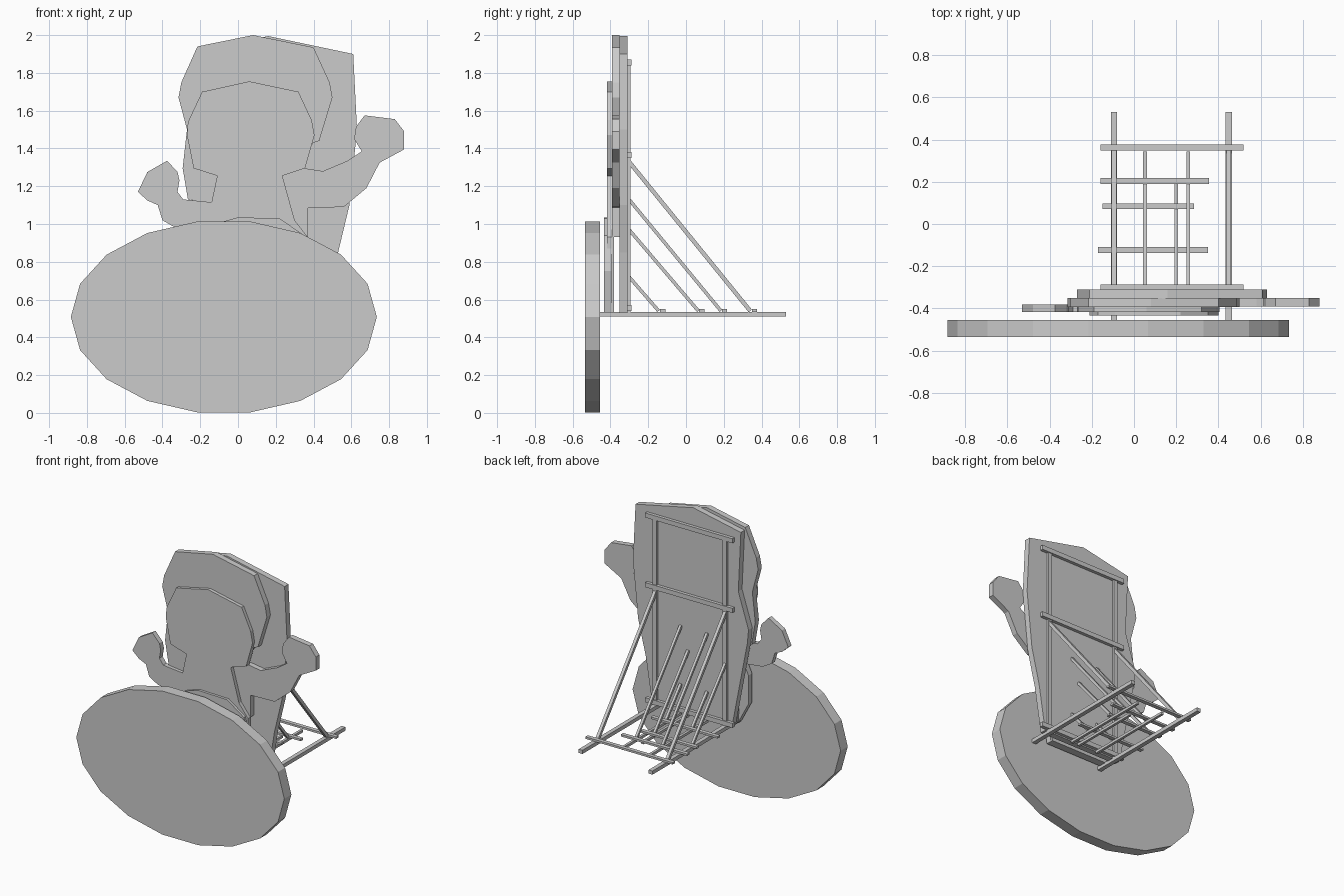
import bpy
import bmesh
from math import sin, cos, tau
from mathutils import Vector

default_cube = bpy.data.objects.get("Cube")
if default_cube:
    bpy.data.objects.remove(default_cube)

# One plain grey for the whole cutout display
grey = bpy.data.materials.new("plain_grey")
grey.use_nodes = True
grey_value = (0.6, 0.6, 0.6, 1)
grey.diffuse_color = grey_value
grey.node_tree.nodes["Principled BSDF"].inputs["Base Color"].default_value = grey_value


def finish(name, bm):
    bmesh.ops.recalc_face_normals(bm, faces=bm.faces)
    mesh = bpy.data.meshes.new(name)
    bm.to_mesh(mesh)
    bm.free()
    mesh.materials.append(grey)
    obj = bpy.data.objects.new(name, mesh)
    bpy.context.scene.collection.objects.link(obj)
    return obj


def plate(name, outline, front, back):
    """Board cut to an x-z outline, thick from front to back along y."""
    bm = bmesh.new()
    face = bm.faces.new([bm.verts.new((x, front, z)) for x, z in outline])
    extruded = bmesh.ops.extrude_face_region(bm, geom=[face])
    verts = [v for v in extruded["geom"] if isinstance(v, bmesh.types.BMVert)]
    bmesh.ops.translate(bm, vec=(0, back - front, 0), verts=verts)
    # Split the concave caps cleanly
    bmesh.ops.triangulate(bm, faces=[f for f in bm.faces if len(f.verts) > 4])
    return finish(name, bm)


def bar(name, start, end, width, depth):
    """Square-ended timber between two points."""
    start, end = Vector(start), Vector(end)
    along = end - start
    turn = along.to_track_quat("Y", "Z").to_matrix().to_4x4()
    bm = bmesh.new()
    bmesh.ops.create_cube(bm, size=1)
    bmesh.ops.scale(bm, vec=(width, along.length, depth), verts=bm.verts)
    bmesh.ops.transform(bm, matrix=turn, verts=bm.verts)
    bmesh.ops.translate(bm, vec=(start + end) / 2, verts=bm.verts)
    return finish(name, bm)


# Big oval sign in front
SIDES = 18
oval = [(-0.075 + 0.81 * cos(tau * i / SIDES), 0.508 + 0.513 * sin(tau * i / SIDES))
        for i in range(SIDES)]
plate("oval_sign", oval, -0.535, -0.456)

# Tall board behind the figure
plate("back_panel", [
    (0.61, 1.9), (0.63, 1.5), (0.59, 1.1), (0.53, 0.85), (0.48, 0.53), (-0.14, 0.53),
    (-0.26, 1.15), (-0.27, 1.25), (-0.19, 1.5), (-0.21, 1.92), (0.16, 1.995)],
    -0.353, -0.31)

# Hair with a long lock on the right
plate("hair", [
    (0.08, 2), (-0.215, 1.94), (-0.3, 1.75), (-0.315, 1.67), (-0.27, 1.5),
    (-0.293, 1.295), (-0.265, 1.13), (-0.1, 1.1), (0.2, 1.2), (0.4, 1.43),
    (0.43, 1.44), (0.5, 1.67), (0.485, 1.75), (0.4, 1.935)],
    -0.393, -0.352)

# Face, torso and raised right arm in one board
plate("face_torso_and_right_arm", [
    (0.06, 1.755), (-0.19, 1.7), (-0.265, 1.54), (-0.27, 1.47), (-0.235, 1.295),
    (-0.11, 1.255), (-0.14, 1.115), (-0.29, 1.13), (-0.32, 1.17), (-0.31, 1.23),
    (-0.32, 1.275), (-0.375, 1.335), (-0.48, 1.275), (-0.53, 1.17), (-0.48, 1.125),
    (-0.425, 1.1), (-0.4, 1.02), (-0.33, 0.98), (-0.16, 0.96), (-0.13, 0.53),
    (0.36, 0.53), (0.37, 0.93), (0.3, 1.02), (0.235, 1.255), (0.355, 1.295),
    (0.405, 1.47), (0.39, 1.55), (0.32, 1.7)],
    -0.417, -0.381)

# Raised left arm tucked behind the torso
plate("left_arm", [
    (0.67, 1.575), (0.83, 1.555), (0.88, 1.49), (0.88, 1.395), (0.75, 1.325),
    (0.68, 1.19), (0.56, 1.09), (0.37, 1.085), (0.37, 0.93), (0.2, 0.93),
    (0.2, 1.29), (0.35, 1.295), (0.45, 1.28), (0.58, 1.335), (0.655, 1.385),
    (0.615, 1.45), (0.625, 1.515)],
    -0.391, -0.351)

# Dress front
plate("dress", [
    (-0.09, 1.01), (0, 1.035), (0.22, 1.03), (0.35, 0.94), (0.4, 0.75), (0.36, 0.53),
    (-0.13, 0.53), (-0.21, 0.68), (-0.21, 0.88), (-0.17, 0.97)],
    -0.435, -0.395)

# Posts, floor rails and main braces on each side
WALL = -0.31
FLOOR = 0.535
for side, x in (("right", -0.095), ("left", 0.45)):
    bar(side + "_post", (x, -0.302, FLOOR), (x, -0.302, 1.87), 0.03, 0.016)
    bar(side + "_floor_rail", (x, -0.456, 0.522), (x, 0.53, 0.522), 0.03, 0.026)
    bar(side + "_main_brace", (x, WALL, 1.34), (x, 0.34, 0.54), 0.022, 0.022)

# Cross beams on the back panel
for label, z in (("top", 1.855), ("middle", 1.365), ("bottom", 0.555)):
    bar(label + "_cross_beam", (-0.16, -0.3, z), (0.52, -0.3, z), 0.025, 0.032)

# Floor cross bars: y, and x at each end
cross_bars = ((0.363, -0.16, 0.52), (0.204, -0.16, 0.355),
              (0.084, -0.15, 0.285), (-0.123, -0.17, 0.35))
for y, x_right, x_left in cross_bars:
    bar("floor_cross_bar", (x_right, y, 0.542), (x_left, y, 0.542), 0.028, 0.014)

# Floor joists between the rails
for x, y in ((0.052, 0.345), (0.257, 0.345), (0.2, 0.2)):
    bar("floor_joist", (x, WALL, 0.525), (x, y, 0.525), 0.018, 0.018)

# Inner braces: wall height, floor reach, x positions
braces = ((1.14, 0.185, (0.052, 0.257)), (0.98, 0.065, (-0.095, 0.2)),
          (0.73, -0.145, (0.052, 0.257)))
for height, reach, places in braces:
    for x in places:
        bar("inner_brace", (x, WALL, height), (x, reach, 0.54), 0.018, 0.018)
